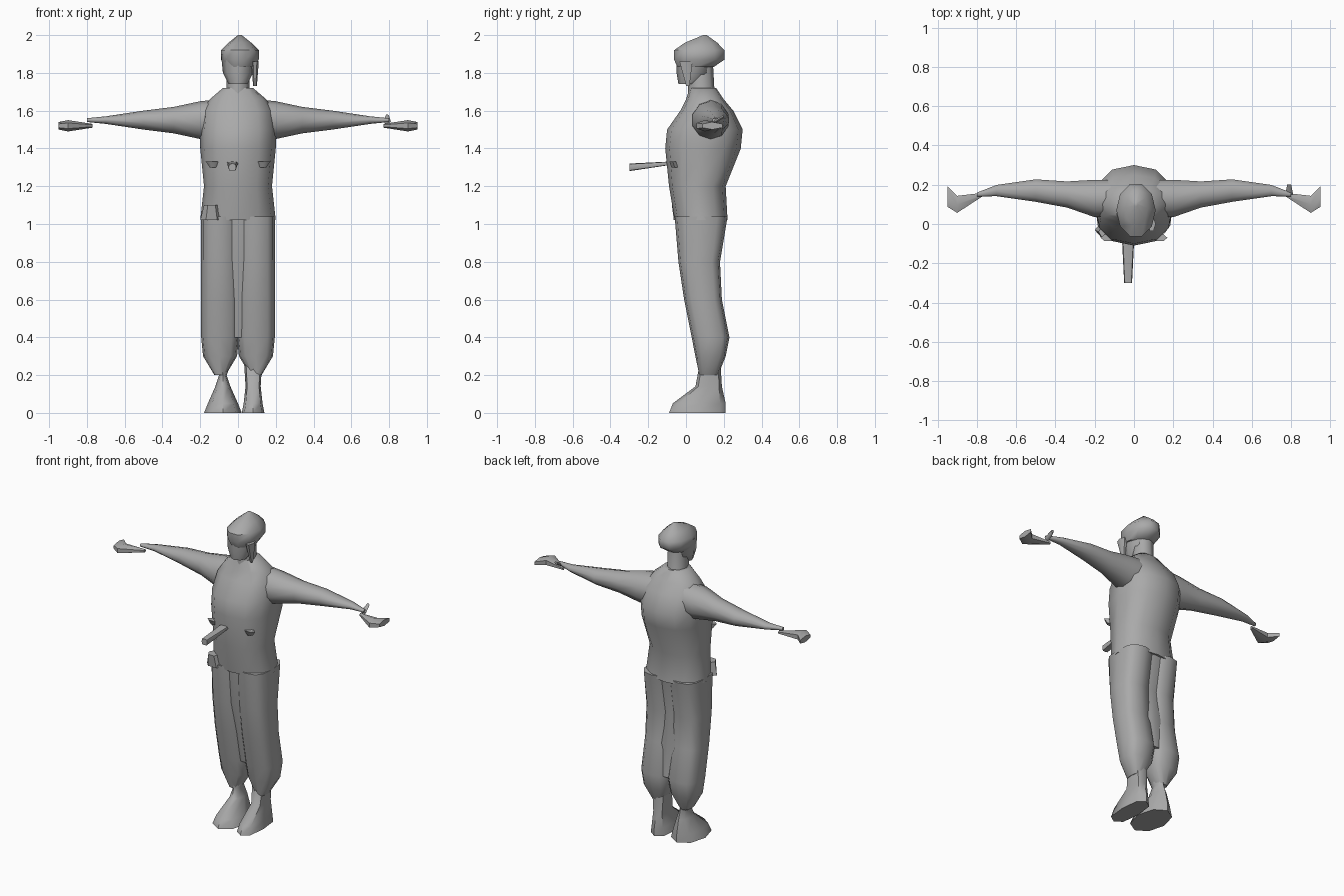
import bpy
import bmesh
import math

cube = bpy.data.objects.get("Cube")
if cube:
    bpy.data.objects.remove(cube, do_unlink=True)

GREY = (0.4, 0.4, 0.4, 1)
material = bpy.data.materials.new("plain grey")
material.use_nodes = True
material.diffuse_color = GREY
material.node_tree.nodes["Principled BSDF"].inputs["Base Color"].default_value = GREY


def signed_power(value, power):
    return math.copysign(abs(value) ** power, value)


def place(axis, along, across, drift):
    """Put section coordinates into the model frame for a part running along an axis."""
    if axis == "z":
        return (across, drift, along)
    if axis == "x":
        return (along, drift, across)
    return (across, along, drift)


def section(bm, axis, centre, sides, power, along, drift, width, depth=None):
    """Add one rounded ring; it is as deep as it is wide unless a depth is given."""
    depth = depth or width
    ring = []
    for i in range(sides):
        angle = math.tau * i / sides
        across = centre + width * signed_power(math.cos(angle), power)
        offset = drift + depth * signed_power(math.sin(angle), power)
        ring.append(bm.verts.new(place(axis, along, across, offset)))
    return ring


def loft(name, rows, axis="z", centre=0, sides=12, power=1, mirrored=False):
    """Skin a part through rings given as (along, drift, half width, half depth)."""
    bm = bmesh.new()
    rings = [section(bm, axis, centre, sides, power, *row) for row in rows]
    for low, high in zip(rings, rings[1:]):
        for i in range(sides):
            bm.faces.new((low[i - 1], low[i], high[i], high[i - 1]))
    bm.faces.new(rings[0])
    bm.faces.new(rings[-1])
    if mirrored:
        for vert in bm.verts:
            vert.co.x = -vert.co.x
    bmesh.ops.recalc_face_normals(bm, faces=bm.faces)
    mesh = bpy.data.meshes.new(name)
    bm.to_mesh(mesh)
    bm.free()
    mesh.materials.append(material)
    part = bpy.data.objects.new(name, mesh)
    bpy.context.collection.objects.link(part)
    bpy.ops.object.select_all(action="DESELECT")
    part.select_set(True)
    bpy.context.view_layer.objects.active = part
    bpy.ops.object.shade_smooth_by_angle(angle=math.radians(50))


# Jacket with a rounded back, sloping shoulders and a loose front hem
loft("jacket", [
    (1.02, 0.08, 0.2, 0.14),
    (1.2, 0.06, 0.18, 0.15),
    (1.4, 0.09, 0.2),
    (1.5, 0.1, 0.2),
    (1.6, 0.11, 0.19, 0.14),
    (1.66, 0.1, 0.15, 0.1),
    (1.72, 0.09, 0.08, 0.07),
], power=0.85)
loft("hem_flap", [
    (1.02, -0.03, 0.06, 0.04),
    (1.1, -0.04, 0.04),
], centre=-0.14, sides=6)

# Limbs that match on both sides
for label, mirrored in (("left", False), ("right", True)):
    loft(label + "_sleeve", [
        (0.1, 0.13, 0.11, 0.1),
        (0.2, 0.13, 0.1),
        (0.34, 0.15, 0.07),
        (0.5, 0.17, 0.05, 0.06),
        (0.7, 0.17, 0.02, 0.03),
        (0.8, 0.15, 0.01),
    ], axis="x", centre=1.55, sides=10, mirrored=mirrored)

    # Flat, fan-shaped hand
    loft(label + "_hand", [
        (0.77, 0.15, 0.01),
        (0.9, 0.1, 0.03, 0.05),
        (0.95, 0.14, 0.02, 0.06),
    ], axis="x", centre=1.52, sides=6, mirrored=mirrored)

    # Baggy trouser leg, merging with its twin at the centre
    loft(label + "_trouser_leg", [
        (0.2, 0.12, 0.03, 0.05),
        (0.3, 0.13, 0.09, 0.08),
        (0.4, 0.13, 0.1),
        (0.6, 0.09, 0.1),
        (0.8, 0.07, 0.1, 0.11),
        (1.04, 0.08, 0.1, 0.14),
    ], centre=0.095, power=0.7, mirrored=mirrored)

# Fills the front and back between the legs
loft("trouser_seat", [
    (0.4, 0.13, 0.08),
    (0.8, 0.07, 0.15, 0.1),
    (1.04, 0.08, 0.19, 0.13),
], power=0.8)

loft("left_thumb", [
    (0.15, 1.54, 0.02, 0.01),
    (0.2, 1.57, 0.01),
], axis="y", centre=0.79, sides=6)

# Upright left boot, and a right boot flaring from a thin ankle
loft("left_boot", [
    (0, 0.06, 0.06, 0.15),
    (0.05, 0.07, 0.05, 0.14),
    (0.14, 0.12, 0.04, 0.07),
    (0.3, 0.13, 0.05),
], centre=0.08, sides=8, power=0.7)
loft("right_boot", [
    (0, 0.06, 0.1, 0.15),
    (0.05, 0.07, 0.08, 0.14),
    (0.14, 0.12, 0.04, 0.07),
    (0.2, 0.12, 0.02, 0.05),
    (0.3, 0.13, 0.06),
], centre=-0.08, sides=8)

# Neck, face, hanging strap and beret
loft("neck", [
    (1.6, 0.1, 0.09),
    (1.72, 0.08, 0.06, 0.07),
    (1.9, 0.08, 0.06),
], sides=8)
loft("face", [
    (1.74, 0.01, 0.05),
    (1.8, 0.04, 0.08, 0.09),
    (1.9, 0.05, 0.09, 0.1),
], sides=8)
loft("chin_strap", [
    (1.73, 0.01, 0.01),
    (1.86, 0, 0.02, 0.04),
], centre=0.09, sides=6)
loft("beret", [
    (1.83, 0.05, 0.08, 0.1),
    (1.87, 0.07, 0.1, 0.14),
    (1.92, 0.07, 0.1, 0.14),
    (1.96, 0.08, 0.06, 0.09),
    (2, 0.1, 0.01),
], centre=0.01, sides=10)

# Handle sticking out at the belt, with a small pouch on each side
loft("belt_handle", [
    (-0.3, 1.3, 0.02),
    (-0.1, 1.32, 0.03, 0.01),
], axis="y", centre=-0.03, sides=8, power=0.5)
for label, centre in (("left", 0.13), ("right", -0.13)):
    loft(label + "_pouch", [
        (1.3, -0.06, 0.02),
        (1.33, -0.07, 0.04, 0.02),
    ], centre=centre, sides=6)
